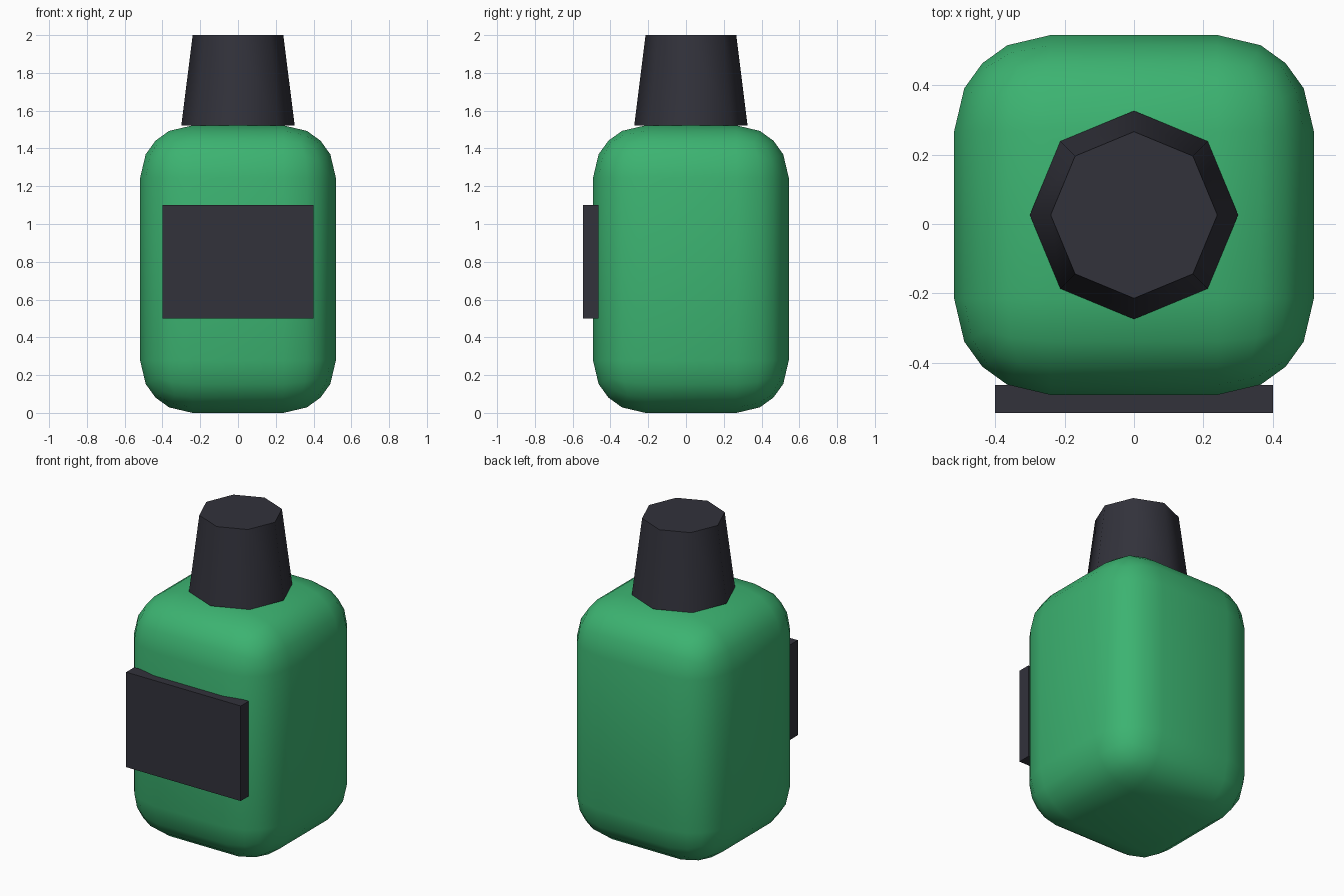
import bpy
import bmesh
import math
from mathutils import Vector

cube = bpy.data.objects.get("Cube")
if cube:
    bpy.data.objects.remove(cube, do_unlink=True)


def make_material(name, color):
    mat = bpy.data.materials.new(name)
    mat.use_nodes = True
    mat.diffuse_color = color
    mat.node_tree.nodes["Principled BSDF"].inputs["Base Color"].default_value = color
    return mat


def add_part(name, bm, mat, location, smooth=True):
    bmesh.ops.recalc_face_normals(bm, faces=bm.faces)
    mesh = bpy.data.meshes.new(name)
    bm.to_mesh(mesh)
    bm.free()
    mesh.materials.append(mat)
    obj = bpy.data.objects.new(name, mesh)
    obj.location = location
    bpy.context.collection.objects.link(obj)
    if smooth:
        bpy.ops.object.select_all(action="DESELECT")
        obj.select_set(True)
        bpy.context.view_layer.objects.active = obj
        bpy.ops.object.shade_smooth_by_angle(angle=math.radians(50))
    return obj


def rounded_box(half_size, radius):
    """Box whose corners are sphere octants made from a normalised cube grid."""
    bm = bmesh.new()
    bmesh.ops.create_cube(bm, size=2)
    bmesh.ops.subdivide_edges(bm, edges=bm.edges[:], cuts=4, use_grid_fill=True)
    for v in bm.verts:
        signs = [math.copysign(1, c) for c in v.co]
        grid = Vector([s * (abs(c) - 0.2) / 0.8 for s, c in zip(signs, v.co)])
        core = Vector([s * (h - radius) for s, h in zip(signs, half_size)])
        v.co = core + radius * grid.normalized()
    return bm


green = make_material("bottle green", (0.045, 0.451, 0.165, 1))
dark = make_material("charcoal", (0.032, 0.032, 0.044, 1))
CENTRE_Y = 0.026

# Rounded bottle body
add_part("bottle_body", rounded_box((0.518, 0.518, 0.761), 0.277), green,
         (0, CENTRE_Y, 0.761))

# Tapered eight-sided cap
bm = bmesh.new()
bmesh.ops.create_cone(bm, cap_ends=True, segments=8, radius1=0.3, radius2=0.24, depth=0.478)
add_part("bottle_cap", bm, dark, (0, CENTRE_Y, 1.761))

# Front label block
bm = bmesh.new()
bmesh.ops.create_cube(bm, size=1)
bmesh.ops.scale(bm, vec=(0.8, 0.08, 0.6), verts=bm.verts)
add_part("front_label", bm, dark, (0, -0.504, 0.8), smooth=False)
